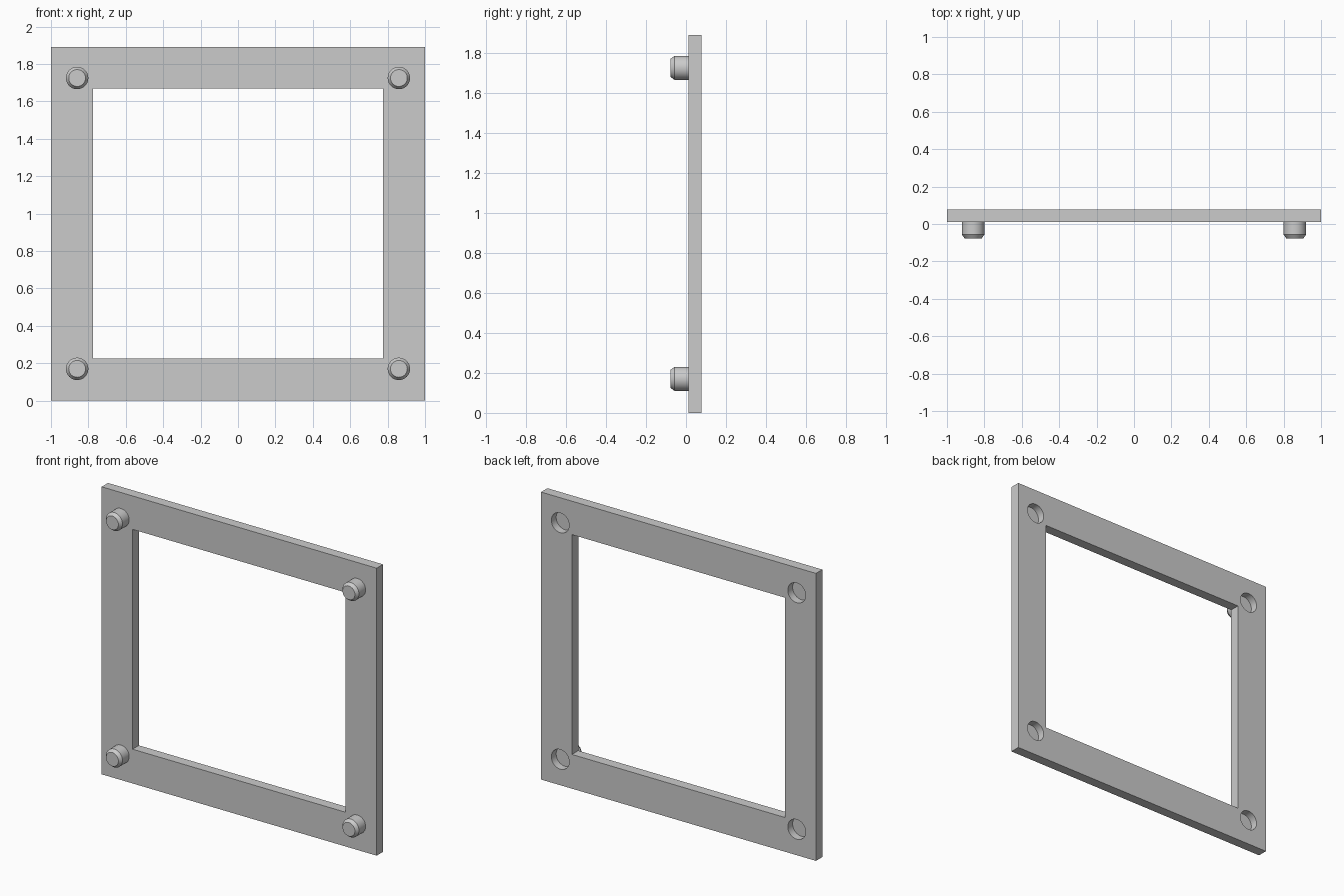
import bpy, bmesh
from math import cos, sin, tau

if "Cube" in bpy.data.objects:
    bpy.data.objects.remove(bpy.data.objects["Cube"])

HEIGHT = 1.89
FRONT, BACK = 0.012, 0.078
PEG_SPOTS = [(x, z) for x in (-0.86, 0.86) for z in (0.17, 1.725)]


def finish(name, bm):
    bmesh.ops.recalc_face_normals(bm, faces=bm.faces)
    mesh = bpy.data.meshes.new(name)
    bm.to_mesh(mesh)
    bm.free()
    obj = bpy.data.objects.new(name, mesh)
    bpy.context.collection.objects.link(obj)
    return obj


def box(name, x, y0, y1, z0, z1):
    bm = bmesh.new()
    bmesh.ops.create_cube(bm, size=1)
    for v in bm.verts:
        v.co = (x if v.co.x > 0 else -x,
                y1 if v.co.y > 0 else y0,
                z1 if v.co.z > 0 else z0)
    return finish(name, bm)


def turned(name, x, z, profile, sides=32):
    """Solid turned about the y axis from (radius, y) points, capped at both ends."""
    bm = bmesh.new()
    rings = [[bm.verts.new((x + r * cos(tau * i / sides), y, z + r * sin(tau * i / sides)))
              for i in range(sides)] for r, y in profile]
    for a, b in zip(rings, rings[1:]):
        for i in range(sides):
            j = (i + 1) % sides
            bm.faces.new((a[i], a[j], b[j], b[i]))
    bm.faces.new(rings[0])
    bm.faces.new(rings[-1])
    return finish(name, bm)


def select(obj):
    bpy.ops.object.select_all(action='DESELECT')
    obj.select_set(True)
    bpy.context.view_layer.objects.active = obj


def cut(target, cutter):
    cutter.hide_render = True
    mod = target.modifiers.new("cut", 'BOOLEAN')
    mod.operation = 'DIFFERENCE'
    mod.solver = 'EXACT'
    mod.object = cutter
    select(target)
    bpy.ops.object.modifier_apply(modifier=mod.name)
    bpy.data.objects.remove(cutter)


# Square frame with its window
frame = box("frame", 1.0, FRONT, BACK, 0, HEIGHT)
cut(frame, box("window_cutter", 0.775, -0.2, 0.3, 0.225, 1.67))

# Blind sockets in the back, behind each peg
for x, z in PEG_SPOTS:
    cut(frame, turned("socket_cutter", x, z, [(0.065, 0.028), (0.065, 0.2)]))
select(frame)
bpy.ops.object.shade_smooth_by_angle(angle=0.5)

# Chamfered pegs on the front corners
for x, z in PEG_SPOTS:
    name = f"peg_{'upper' if z > 1 else 'lower'}_{'right' if x > 0 else 'left'}"
    peg = turned(name, x, z, [(0.06, FRONT), (0.06, -0.057), (0.045, -0.078)])
    select(peg)
    bpy.ops.object.shade_smooth_by_angle(angle=0.5)
